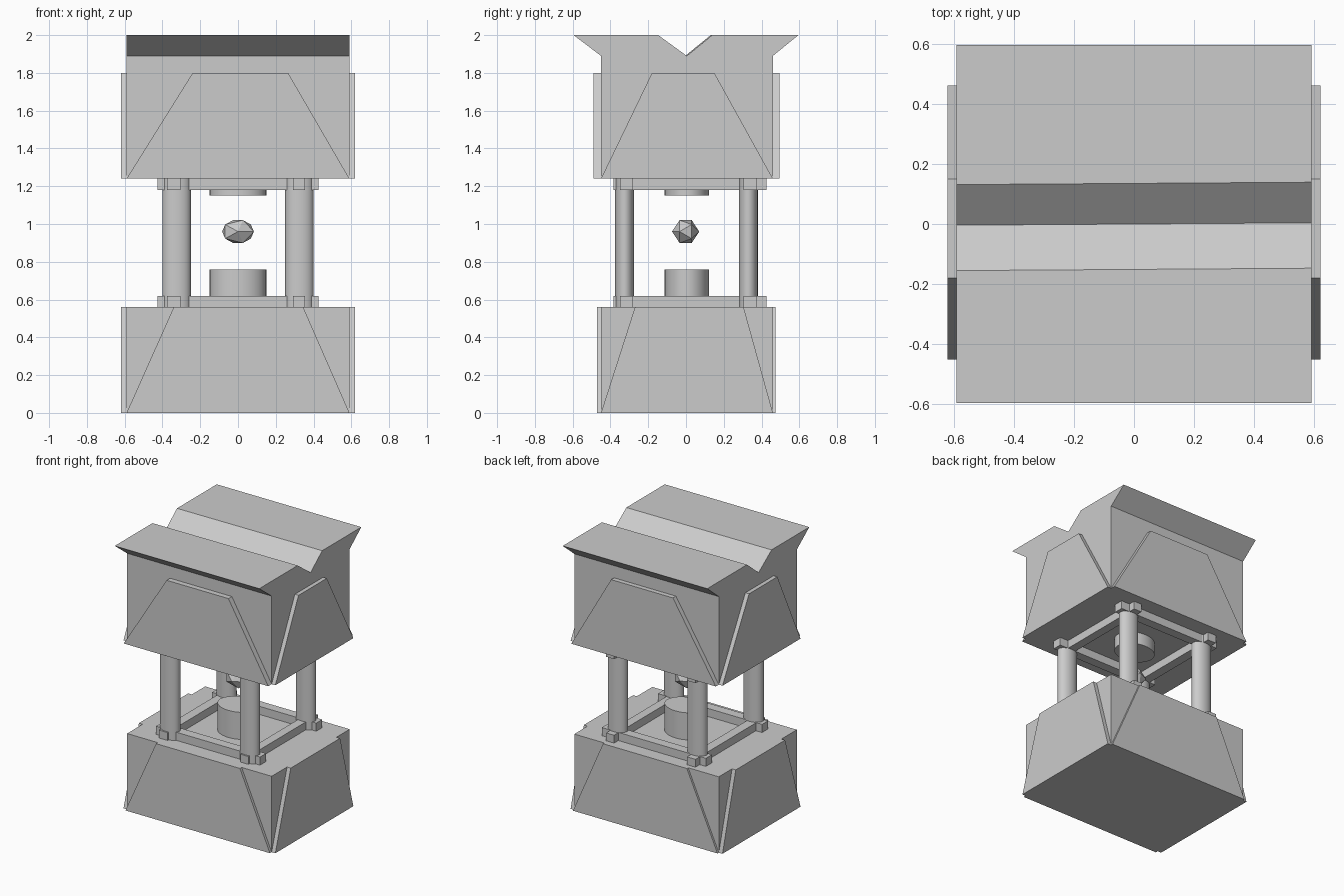
import bpy, bmesh, math

if "Cube" in bpy.data.objects:
    bpy.data.objects.remove(bpy.data.objects["Cube"])


def prism(name, profile, axis, lo, hi, skew=None):
    """Extrude a closed 2D profile along 'x' (profile = y,z) or 'y' (profile = x,z)."""
    bm = bmesh.new()
    ends = []
    for d, sign in ((lo, -1), (hi, 1)):
        ring = []
        for i, (a, z) in enumerate(profile):
            if skew and i in skew:
                a += 0.004 * sign
            ring.append(bm.verts.new((d, a, z) if axis == 'x' else (a, d, z)))
        bm.faces.new(ring)
        ends.append(ring)
    n = len(profile)
    for i in range(n):
        j = (i + 1) % n
        bm.faces.new((ends[0][i], ends[0][j], ends[1][j], ends[1][i]))
    bmesh.ops.recalc_face_normals(bm, faces=bm.faces)
    me = bpy.data.meshes.new(name)
    bm.to_mesh(me)
    bm.free()
    ob = bpy.data.objects.new(name, me)
    bpy.context.collection.objects.link(ob)
    return ob


def box(name, x0, x1, y0, y1, z0, z1):
    return prism(name, [(x0, z0), (x1, z0), (x1, z1), (x0, z1)], 'y', y0, y1)


def drum(name, x, y, rx, ry, z0, z1):
    bpy.ops.mesh.primitive_cylinder_add(vertices=32, radius=1, depth=1,
                                        location=(x, y, (z0 + z1) / 2))
    ob = bpy.context.object
    ob.name = name
    ob.scale = (rx, ry, z1 - z0)
    bpy.ops.object.transform_apply(location=False, rotation=False, scale=True)
    bpy.ops.object.shade_smooth_by_angle(angle=math.radians(40))


def panels(name, z0, z1, top_x, top_y, y_front, y_back):
    """Raised trapezoid plates on all four sides of a block."""
    front = [(-0.59, z0), (0.59, z0), (top_x[1], z1), (top_x[0], z1)]
    side = [(-0.45, z0), (0.46, z0), (top_y[1], z1), (top_y[0], z1)]
    prism(name + "_front_panel", front, 'y', y_front, -0.44)
    prism(name + "_back_panel", front, 'y', 0.45, y_back)
    prism(name + "_right_panel", side, 'x', 0.58, 0.62)
    prism(name + "_left_panel", side, 'x', -0.62, -0.58)


# Base block
box("base_block", -0.59, 0.59, -0.45, 0.46, 0, 0.56)
panels("base", 0, 0.56, (-0.34, 0.345), (-0.27, 0.305), -0.47, 0.475)

# Roof block with flared eaves and a V-shaped channel
prism("roof_block", [(-0.45, 1.24), (0.46, 1.24), (0.46, 1.89), (0.595, 2), (0.135, 2),
                     (0, 1.89), (-0.151, 2), (-0.595, 2), (-0.45, 1.89)],
      'x', -0.59, 0.59, skew=(4, 5, 6))
panels("roof", 1.24, 1.80, (-0.24, 0.265), (-0.18, 0.15), -0.49, 0.495)

# Four oval pillars
for x in (-0.325, 0.325):
    for y in (-0.325, 0.33):
        drum("pillar", x, y, 0.075, 0.05, 0.55, 1.25)

# Crossed bar frames at the foot and head of the pillars
for name, z0, z1 in (("lower_frame", 0.55, 0.62), ("upper_frame", 1.18, 1.25)):
    for y0, y1 in ((-0.35, -0.28), (0.305, 0.375)):
        box(name + "_cross_bar", -0.425, 0.425, y0, y1, z0, z1)
    for x0, x1 in ((-0.375, -0.305), (0.29, 0.355)):
        box(name + "_side_bar", x0, x1, -0.385, 0.425, z0, z1 - 0.002)

# Pedestal, ceiling disc and floating gem
drum("pedestal", 0, 0.005, 0.15, 0.118, 0.55, 0.76)
drum("ceiling_disc", 0, 0.005, 0.15, 0.118, 1.15, 1.25)
bpy.ops.mesh.primitive_ico_sphere_add(subdivisions=1, radius=1)
gem = bpy.context.object
gem.name = "gem"
gem.rotation_euler = (math.radians(90), 0, 0)
bpy.ops.object.transform_apply(rotation=True)
gem.scale = (0.094, 0.072, 0.071)
gem.location = (0, -0.002, 0.96)
